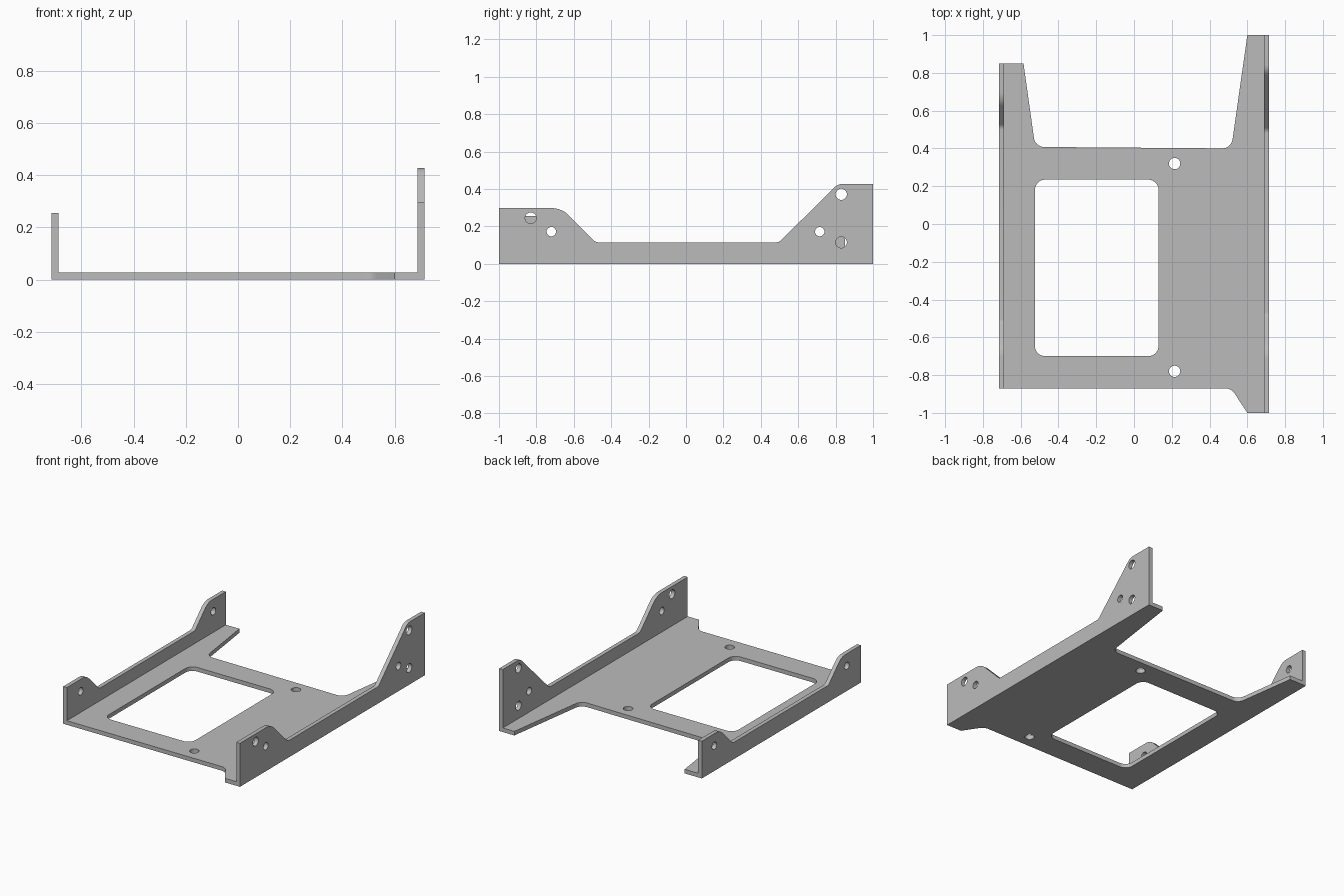
import bpy, bmesh, math
from mathutils import Vector, Matrix

cube = bpy.data.objects.get("Cube")
if cube:
    bpy.data.objects.remove(cube, do_unlink=True)

# Single plain metal colour
metal = bpy.data.materials.new("grey_metal")
metal.use_nodes = True
GREY = (0.5, 0.5, 0.5, 1.0)
metal.diffuse_color = GREY
metal.node_tree.nodes["Principled BSDF"].inputs["Base Color"].default_value = GREY

T = 0.028            # sheet thickness
W = 0.715            # half width


def fillet(corners, steps=8):
    """Outline from (x, y, radius) corners, with rounded corners as arcs."""
    pts, n = [], len(corners)
    for i, (x, y, r) in enumerate(corners):
        p = Vector((x, y))
        if r == 0:
            pts.append(p)
            continue
        a = (Vector(corners[i - 1][:2]) - p).normalized()
        b = (Vector(corners[(i + 1) % n][:2]) - p).normalized()
        half = a.angle(b) / 2
        centre = p + (a + b).normalized() * (r / math.sin(half))
        start = p + a * (r / math.tan(half)) - centre
        end = p + b * (r / math.tan(half)) - centre
        sweep = start.angle_signed(end)      # clockwise positive
        for k in range(steps + 1):
            pts.append(centre + Matrix.Rotation(-sweep * k / steps, 2) @ start)
    return pts


def circle(x, y, r, n=32):
    return [Vector((x + r * math.cos(2 * math.pi * k / n),
                    y + r * math.sin(2 * math.pi * k / n))) for k in range(n)]


def plate(name, loops, matrix):
    """Sheet of thickness T from an outline and its holes."""
    curve = bpy.data.curves.new(name, 'CURVE')
    curve.dimensions = '2D'
    curve.fill_mode = 'BOTH'
    curve.extrude = T / 2
    for loop in loops:
        s = curve.splines.new('POLY')
        s.points.add(len(loop) - 1)
        for pt, p in zip(s.points, loop):
            pt.co = (p.x, p.y, 0, 1)
        s.use_cyclic_u = True
    helper = bpy.data.objects.new(name + "_profile", curve)
    bpy.context.collection.objects.link(helper)
    bpy.context.view_layer.update()
    deps = bpy.context.evaluated_depsgraph_get()
    mesh = bpy.data.meshes.new_from_object(helper.evaluated_get(deps))
    bpy.data.objects.remove(helper, do_unlink=True)
    bpy.data.curves.remove(curve)
    bm = bmesh.new()
    bm.from_mesh(mesh)
    bmesh.ops.remove_doubles(bm, verts=bm.verts, dist=1e-5)
    bmesh.ops.dissolve_degenerate(bm, edges=bm.edges, dist=1e-6)
    bmesh.ops.transform(bm, matrix=matrix, verts=bm.verts)
    bmesh.ops.recalc_face_normals(bm, faces=bm.faces)
    bm.to_mesh(mesh)
    bm.free()
    mesh.materials.clear()
    mesh.materials.append(metal)
    obj = bpy.data.objects.new(name, mesh)
    bpy.context.collection.objects.link(obj)
    bpy.ops.object.select_all(action='DESELECT')
    obj.select_set(True)
    bpy.context.view_layer.objects.active = obj
    bpy.ops.object.shade_smooth_by_angle(angle=math.radians(30))
    return obj


def upright(x):
    """Profile (y, z) stood up as a wall centred at x."""
    return Matrix(((0, 0, 1, x), (1, 0, 0, 0), (0, 1, 0, 0), (0, 0, 0, 1)))


# Floor plate with window and two screw holes, between the walls
L, R = -W + T, W - T
floor = fillet([(L, -0.87, 0), (0.515, -0.87, 0.06), (0.60, -1, 0), (R, -1, 0),
                (R, 1, 0), (0.60, 1, 0), (0.515, 0.40, 0.055),
                (-0.523, 0.408, 0.055), (-0.585, 0.85, 0), (L, 0.85, 0)])
window = fillet([(-0.525, -0.70, 0.055), (0.13, -0.70, 0.055),
                 (0.13, 0.235, 0.055), (-0.525, 0.235, 0.055)])
plate("floor_plate", [floor, window, circle(0.215, 0.32, 0.03),
                      circle(0.215, -0.78, 0.03)],
      Matrix.Translation((0, 0, T / 2)))

# Tall wall on the +x side, with raised ears front and back
left_wall = fillet([(-1, 0, 0), (1, 0, 0), (1, 0.428, 0), (0.813, 0.428, 0.07),
                    (0.497, 0.115, 0.04), (-0.483, 0.115, 0.04),
                    (-0.665, 0.298, 0.13), (-1, 0.298, 0)])
plate("left_side_wall",
      [left_wall, circle(-0.83, 0.245, 0.03), circle(-0.72, 0.172, 0.025),
       circle(0.83, 0.372, 0.03), circle(0.83, 0.115, 0.03),
       circle(0.715, 0.172, 0.025)], upright(W - T / 2))

# Short wall on the -x side, with one screw hole in each ear
right_wall = fillet([(-0.87, 0, 0), (0.85, 0, 0), (0.85, 0.255, 0),
                     (0.655, 0.255, 0.10), (0.515, 0.115, 0.04),
                     (-0.52, 0.115, 0.04), (-0.66, 0.255, 0.10),
                     (-0.87, 0.255, 0)])
plate("right_side_wall",
      [right_wall, circle(-0.72, 0.172, 0.025), circle(0.715, 0.172, 0.025)],
      upright(-W + T / 2))
